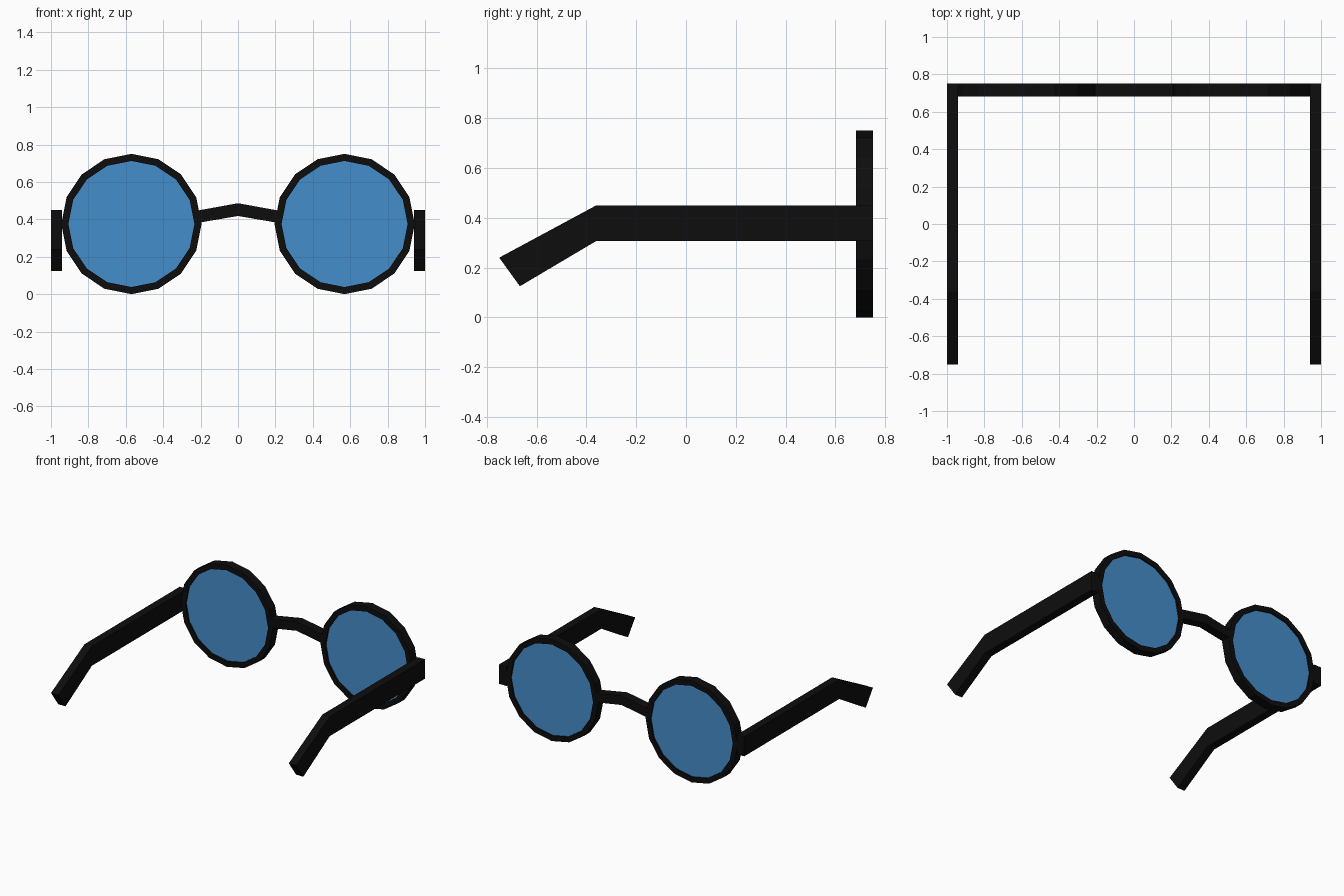
import bpy, bmesh
from math import cos, sin, pi

if "Cube" in bpy.data.objects:
    bpy.data.objects.remove(bpy.data.objects["Cube"])

SIDES = 16
RIM_X, RIM_Z = 0.57, 0.375
Y0, Y1 = 0.683, 0.75


def material(name, color):
    m = bpy.data.materials.new(name)
    m.diffuse_color = color
    m.use_nodes = True
    m.node_tree.nodes["Principled BSDF"].inputs["Base Color"].default_value = m.diffuse_color
    return m


black = material("black_plastic", (0.004, 0.004, 0.004, 1))
blue = material("blue_glass", (0.06, 0.27, 0.6, 1))


def finish(bm, name, mat):
    bmesh.ops.recalc_face_normals(bm, faces=bm.faces[:])
    me = bpy.data.meshes.new(name)
    bm.to_mesh(me)
    bm.free()
    me.materials.append(mat)
    ob = bpy.data.objects.new(name, me)
    bpy.context.collection.objects.link(ob)
    return ob


def prism(name, points, depth, mat):
    """Cap a closed outline and extrude it along a vector."""
    bm = bmesh.new()
    face = bm.faces.new([bm.verts.new(p) for p in points])
    ext = bmesh.ops.extrude_face_region(bm, geom=[face], use_keep_orig=True)
    verts = [g for g in ext["geom"] if isinstance(g, bmesh.types.BMVert)]
    bmesh.ops.translate(bm, verts=verts, vec=depth)
    return finish(bm, name, mat)


def circle(cx, r, y):
    return [(cx + r * cos(2 * pi * i / SIDES), y, RIM_Z + r * sin(2 * pi * i / SIDES))
            for i in range(SIDES)]


def rim(name, cx, r_out, r_in):
    bm = bmesh.new()
    loops = [[bm.verts.new(p) for p in circle(cx, r, y)]
             for r, y in ((r_out, Y0), (r_out, Y1), (r_in, Y1), (r_in, Y0))]
    for a, b in zip(loops, loops[1:] + loops[:1]):
        for i in range(SIDES):
            j = (i + 1) % SIDES
            bm.faces.new((a[i], a[j], b[j], b[i]))
    return finish(bm, name, black)


# Side profile of an arm (y, z), bent down at the ear
arm = [(0.75, 0.45), (-0.36, 0.45), (-0.75, 0.24),
       (-0.667, 0.125), (-0.36, 0.307), (0.75, 0.307)]

for side, s in (("left", -1), ("right", 1)):
    # Rim and the slightly recessed lens inside it
    rim(side + "_rim", s * RIM_X, 0.375, 0.337)
    prism(side + "_lens", circle(s * RIM_X, 0.34, Y0 + 0.012),
          (0, Y1 - Y0 - 0.024, 0), blue)
    # Arm
    prism(side + "_arm", [(s * 0.94, y, z) for y, z in arm], (s * 0.06, 0, 0), black)

# Bridge, raised in the middle
bridge = [(-0.215, 0.447), (0, 0.486), (0.215, 0.447),
          (0.215, 0.381), (0, 0.418), (-0.215, 0.381)]
prism("bridge", [(x, Y0, z) for x, z in bridge], (0, Y1 - Y0, 0), black)
